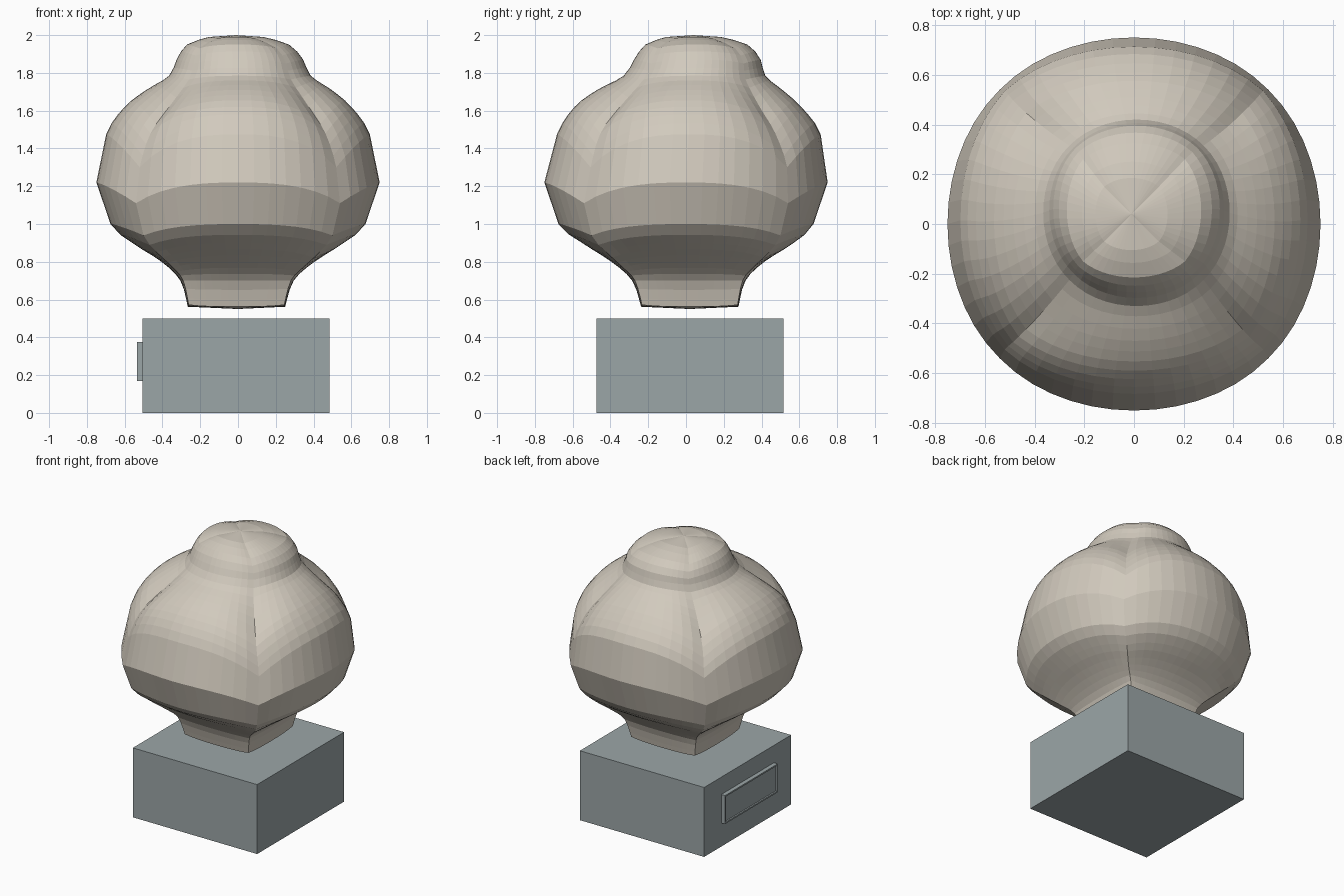
import bpy, bmesh

if "Cube" in bpy.data.objects:
    bpy.data.objects.remove(bpy.data.objects["Cube"])


def material(name, rgb):
    m = bpy.data.materials.new(name)
    m.diffuse_color = (*rgb, 1)
    m.use_nodes = True
    m.node_tree.nodes["Principled BSDF"].inputs["Base Color"].default_value = m.diffuse_color
    return m


def make_object(name, bm, mat):
    bmesh.ops.recalc_face_normals(bm, faces=bm.faces)
    me = bpy.data.meshes.new(name)
    bm.to_mesh(me)
    bm.free()
    me.materials.append(mat)
    ob = bpy.data.objects.new(name, me)
    bpy.context.collection.objects.link(ob)
    return ob


def box(name, lo, hi, mat, panel_axis=None):
    bm = bmesh.new()
    bmesh.ops.create_cube(bm, size=1)
    for v in bm.verts:
        v.co = [(a + b) / 2 + c * (b - a) for a, b, c in zip(lo, hi, v.co)]
    bm.normal_update()
    if panel_axis:  # shallow sunken panel inside a raised border
        face = max(bm.faces, key=lambda f: f.normal.dot(panel_axis))
        bmesh.ops.inset_region(bm, faces=[face], thickness=0.015)
        bmesh.ops.inset_region(bm, faces=[face], thickness=0.003, depth=-0.008)
    return make_object(name, bm, mat)


def square_ring(bm, z_mid, half, corner, z_corner, cx, cy, n=14):
    """Bowed square loop: side middles at 'half', corners at 'corner'."""
    verts = []
    for c, s in ((1, 0), (0, 1), (-1, 0), (0, -1)):
        for i in range(n):
            t = -1 + 2 * i / n
            # slightly faster near the middle, so the facets stay even
            x = corner * t * (1.12 - 0.12 * t * t)
            y = -(half + (corner - half) * t * t)
            z = z_mid + (z_corner - z_mid) * abs(t) ** 2.5
            verts.append(bm.verts.new((cx + c * x - s * y, cy + s * x + c * y, z)))
    return verts


def catmull(a, b, c, d, t):
    return [0.5 * (2 * q + (r - p) * t + (2 * p - 5 * q + 4 * r - s) * t * t
                   + (3 * q - p - 3 * r + s) * t ** 3) for p, q, r, s in zip(a, b, c, d)]


stone = material("stone", (0.64, 0.59, 0.51))
slate = material("slate", (0.33, 0.38, 0.39))

# plinth and the plate on its left side
box("plinth", (-0.505, -0.475, 0), (0.485, 0.515, 0.5), slate)
box("plate", (-0.535, -0.28, 0.17), (-0.5, 0.32, 0.375), slate, (-1, 0, 0))

# head: (z middle, half width, corner, z corner, cx, cy, sub-steps to the next ring)
rings = [
    (0.562, 0.258, 0.253, 0.572, -0.008, 0.02, 3),
    (0.70, 0.300, 0.285, 0.70, -0.005, 0.015, 3),
    (0.80, 0.405, 0.345, 0.77, 0, 0.01, 3),
    (0.90, 0.560, 0.430, 0.85, 0, 0.01, 2),
    (1.00, 0.675, 0.500, 0.94, 0, 0, 1),
    (1.22, 0.750, 0.540, 1.11, 0, 0, 1),
    (1.475, 0.698, 0.520, 1.30, 0, 0.015, 3),
    (1.62, 0.600, 0.463, 1.48, 0, 0.01, 3),
    (1.71, 0.490, 0.370, 1.62, 0.005, 0.02, 3),
    (1.785, 0.375, 0.270, 1.765, 0.01, 0.045, 2),
    (1.87, 0.335, 0.245, 1.85, 0.01, 0.06, 2),
    (1.95, 0.270, 0.205, 1.93, 0.0, 0.055, 2),
    (1.99, 0.145, 0.110, 1.98, -0.01, 0.04, 1),
]
bm = bmesh.new()
loops = []
for i, ring in enumerate(rings):
    near = [rings[min(max(i + k, 0), len(rings) - 1)][:6] for k in (-1, 0, 1, 2)]
    for k in range(ring[6]):
        loops.append(square_ring(bm, *catmull(*near, k / ring[6])))
for lower, upper in zip(loops, loops[1:]):
    for j in range(len(lower)):
        k = (j + 1) % len(lower)
        bm.faces.new((lower[j], lower[k], upper[k], upper[j]))
# close the underside and the crown
for loop, tip in ((loops[0], (0, 0.02, 0.55)), (loops[-1], (-0.01, 0.04, 2.0))):
    centre = bm.verts.new(tip)
    for j in range(len(loop)):
        bm.faces.new((loop[j], loop[(j + 1) % len(loop)], centre))
make_object("head_and_neck", bm, stone)
